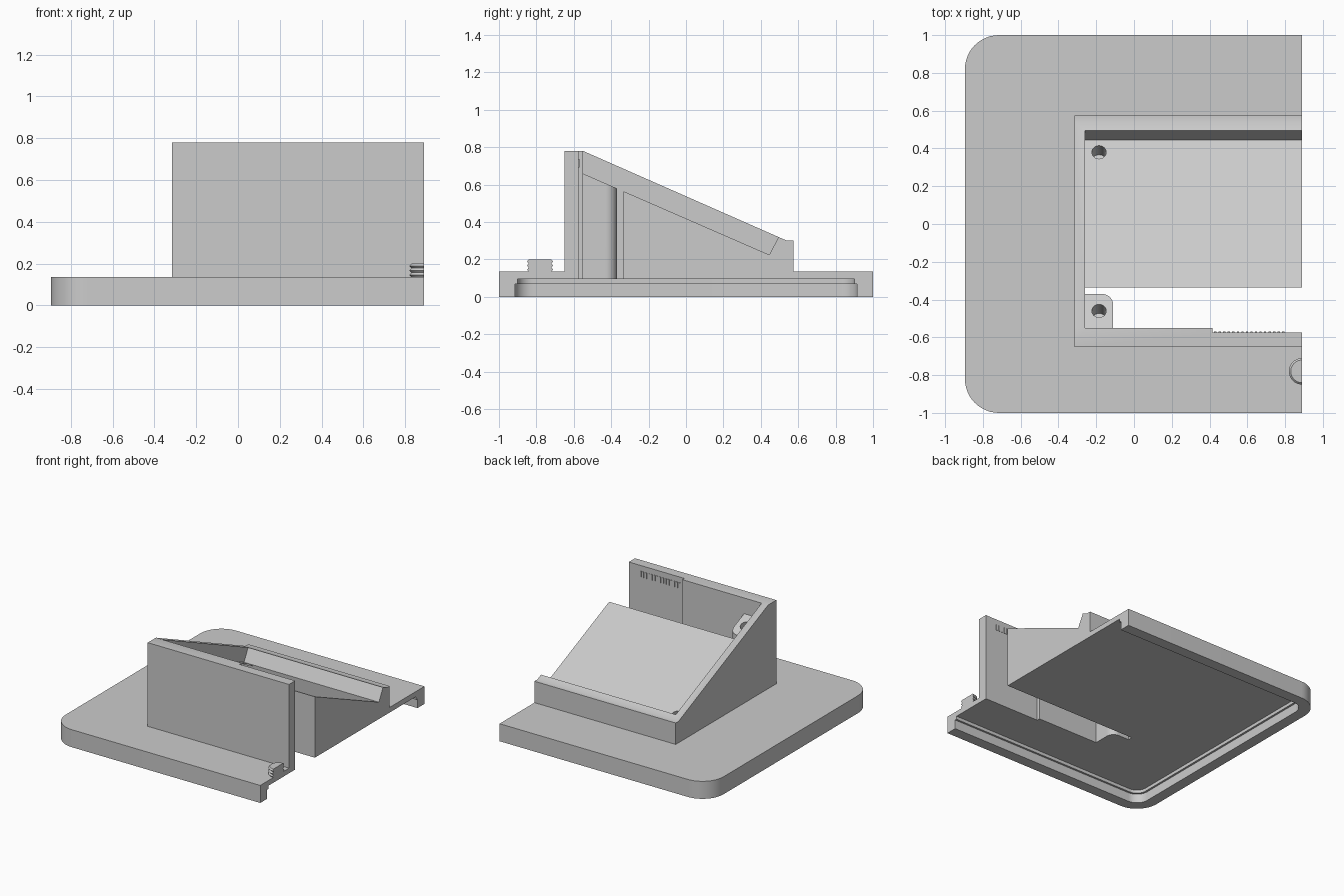
import bpy, bmesh, math
from mathutils import Vector

old = bpy.data.objects.get("Cube")
if old:
    bpy.data.objects.remove(old, do_unlink=True)

grey = bpy.data.materials.new("plain_grey")
grey.use_nodes = True
grey.diffuse_color = (0.6, 0.6, 0.6, 1)
grey.node_tree.nodes["Principled BSDF"].inputs["Base Color"].default_value = (0.6, 0.6, 0.6, 1)

X0, X1 = -0.895, 0.89          # rounded end and flat end
SLOPE = 0.436                  # fall of the cradle floor


def floor_z(y):
    return 0.565 - SLOPE * (y + 0.335)


def finish(name, bm):
    bmesh.ops.recalc_face_normals(bm, faces=bm.faces)
    mesh = bpy.data.meshes.new(name)
    bm.to_mesh(mesh)
    bm.free()
    mesh.materials.append(grey)
    ob = bpy.data.objects.new(name, mesh)
    bpy.context.collection.objects.link(ob)
    return ob


def prism(name, points, axis, lo, hi, top=None):
    """Extrude an outline: (x, y) points along z, or (y, z) points along x."""
    bm = bmesh.new()
    place = (lambda p: (p[0], p[1], lo)) if axis == "z" else (lambda p: (lo, p[0], p[1]))
    face = bm.faces.new([bm.verts.new(place(p)) for p in points])
    new = bmesh.ops.extrude_face_region(bm, geom=[face])["geom"]
    for v in [g for g in new if isinstance(g, bmesh.types.BMVert)]:
        if axis == "x":
            v.co.x = hi
        else:
            v.co.z = top(v.co.y) if top else hi
    return finish(name, bm)


def outline(x0, x1, y0, y1, r, rounded):
    """Rectangle outline whose listed corners (0 = +x+y, then anticlockwise) are rounded."""
    pts = []
    corners = [(x1, y1), (x0, y1), (x0, y0), (x1, y0)]
    inward = [(-1, -1), (1, -1), (1, 1), (-1, 1)]
    for i, ((x, y), (sx, sy)) in enumerate(zip(corners, inward)):
        if i not in rounded:
            pts.append((x, y))
            continue
        for k in range(13):
            a = math.pi / 2 * (i + k / 12)
            pts.append((x + sx * r + r * math.cos(a), y + sy * r + r * math.sin(a)))
    return pts


def box(name, x0, x1, y0, y1, z0, z1):
    return prism(name, outline(x0, x1, y0, y1, 0, ()), "z", z0, z1)


def screw_hole(y):
    """Cutter square to the sloping floor."""
    bm = bmesh.new()
    bmesh.ops.create_cone(bm, cap_ends=True, segments=24, radius1=0.038, radius2=0.038, depth=0.24)
    ob = finish("hole_cutter", bm)
    ob.location = (-0.185, y, floor_z(y))
    ob.rotation_euler.x = -math.atan(SLOPE)
    return ob


def combine(ob, other, operation):
    mod = ob.modifiers.new("cut", "BOOLEAN")
    mod.operation, mod.solver, mod.object = operation, "EXACT", other
    bpy.context.view_layer.update()
    bpy.context.view_layer.objects.active = ob
    bpy.ops.object.modifier_apply(modifier=mod.name)
    bpy.data.objects.remove(other, do_unlink=True)


def smooth(ob):
    bpy.ops.object.select_all(action="DESELECT")
    ob.select_set(True)
    bpy.context.view_layer.objects.active = ob
    bpy.ops.object.shade_smooth_by_angle(angle=math.radians(30))


# Base plate with the wedge block on it
body = prism("base_and_cradle", outline(X0, X1, -1, 1, 0.18, (1, 2)), "z", 0, 0.135)
wedge = prism("wedge", [(-0.65, 0.11), (-0.65, 0.78), (-0.55, 0.78), (0.54, 0.3),
                        (0.575, 0.3), (0.575, 0.11)], "x", -0.315, X1)
combine(body, wedge, "UNION")

# Stepped recess under the plate, open at the flat end
for inset, depth in ((0.085, 0.07), (0.1, 0.095)):
    recess = prism("recess_cutter", outline(X0 + inset, 1.2, inset - 1, 1 - inset, 0.18 - inset, (1, 2)),
                   "z", -0.1, depth)
    combine(body, recess, "DIFFERENCE")

# Sloping cradle and the slot through the base
pocket = prism("pocket_cutter", [(-0.55, 0), (-0.55, 1), (0.495, 1), (0.495, 0.32), (0.445, floor_z(0.445)),
                                 (-0.335, 0.565), (-0.335, 0)], "x", -0.26, 1.2)
combine(body, pocket, "DIFFERENCE")
combine(body, box("thin_wall_cutter", 0.415, 1.2, -0.575, -0.5, -0.1, 1), "DIFFERENCE")
combine(body, screw_hole(0.38), "DIFFERENCE")
smooth(body)

# Corner post with a screw hole, its top level with the cradle floor
post = prism("screw_post", outline(-0.29, -0.11, -0.6, -0.37, 0.06, (0,)), "z", 0.095, 0, floor_z)
combine(post, screw_hole(-0.46), "DIFFERENCE")
smooth(post)

# Half of a threaded stud at the flat end
bm = bmesh.new()
rings = [(0, 0.135)]
for i in range(7):
    rings.append((0.07 if i % 2 else 0.06, 0.135 + 0.065 * i / 6))
rings.append((0, 0.2))
verts = [bm.verts.new((X1, -0.78 + r, z)) for r, z in rings]
edges = [bm.edges.new(pair) for pair in zip(verts, verts[1:])]
bmesh.ops.spin(bm, geom=verts + edges, cent=(X1, -0.78, 0), axis=(0, 0, 1), angle=math.pi, steps=20)
bmesh.ops.remove_doubles(bm, verts=bm.verts, dist=0.0005)
bmesh.ops.holes_fill(bm, edges=[e for e in bm.edges if e.is_boundary], sides=0)
smooth(finish("threaded_stud", bm))

# Fine grip ribs on the inside of the thin wall
bm = bmesh.new()
for i in range(16):
    part = bmesh.ops.create_cube(bm, size=1)["verts"]
    bmesh.ops.scale(bm, vec=Vector((0.012, 0.008, 0.045)), verts=part)
    bmesh.ops.translate(bm, vec=Vector((0.43 + 0.024 * i, -0.574, 0.715)), verts=part)
finish("grip_ribs", bm)
